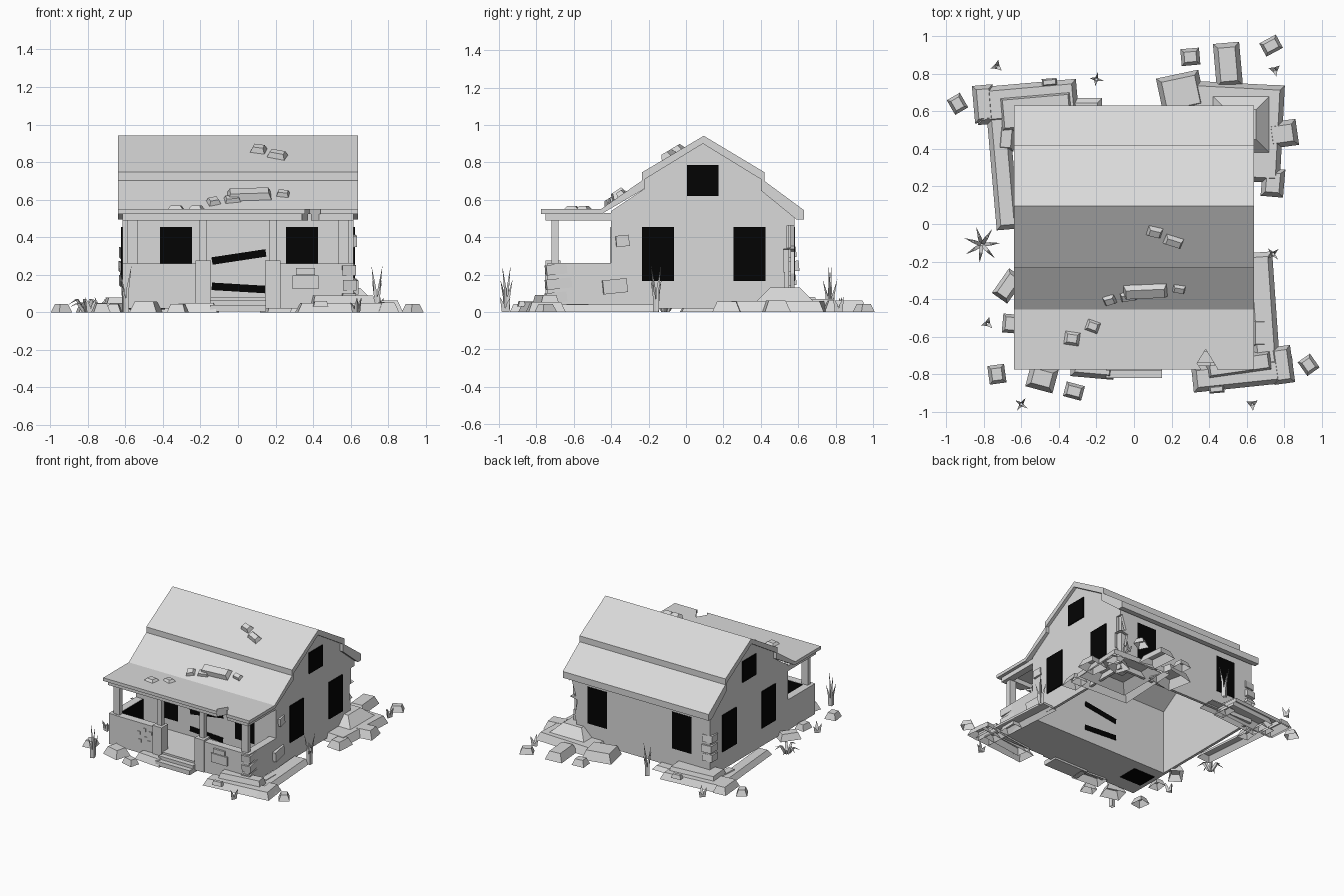
import bpy, bmesh, math
from mathutils import Matrix, Vector

default = bpy.data.objects.get("Cube")
if default:
    bpy.data.objects.remove(default, do_unlink=True)


def material(name, value):
    mat = bpy.data.materials.new(name)
    mat.use_nodes = True
    colour = (value, value, value, 1)
    mat.diffuse_color = colour
    mat.node_tree.nodes["Principled BSDF"].inputs["Base Color"].default_value = colour
    return mat


GREY = material("pale grey plaster", .7)
BLACK = material("black opening", .001)


def finish(name, bm, mat=GREY):
    bmesh.ops.recalc_face_normals(bm, faces=bm.faces[:])
    mesh = bpy.data.meshes.new(name)
    bm.to_mesh(mesh)
    bm.free()
    mesh.materials.append(mat)
    obj = bpy.data.objects.new(name, mesh)
    bpy.context.collection.objects.link(obj)
    return obj


def box(name, xs, ys, zs, mat=GREY, turn=None):
    """Box from its limits on each axis, optionally turned about its centre."""
    bm = bmesh.new()
    limits = (xs, ys, zs)
    centre = Vector([(a + b) / 2 for a, b in limits])
    scale = Matrix.Diagonal([b - a for a, b in limits] + [1])
    matrix = Matrix.Translation(centre) @ (turn or Matrix()) @ scale
    bmesh.ops.create_cube(bm, size=1, matrix=matrix)
    return finish(name, bm, mat)


def remove_bottom(bm):
    low = min(v.co.z for v in bm.verts) + .001
    floor = [f for f in bm.faces if all(v.co.z < low for v in f.verts)]
    bmesh.ops.delete(bm, geom=floor, context="FACES_ONLY")


def extrude_x(name, profile, half, open_bottom=False):
    """Extrude a side profile (y, z) across the width."""
    bm = bmesh.new()
    face = bm.faces.new([bm.verts.new((-half, y, z)) for y, z in profile])
    moved = bmesh.ops.extrude_face_region(bm, geom=[face])["geom"]
    verts = [v for v in moved if isinstance(v, bmesh.types.BMVert)]
    bmesh.ops.translate(bm, verts=verts, vec=(2 * half, 0, 0))
    if face.is_valid and len(bm.faces) < len(profile) + 2:
        bm.faces.new([v for v in bm.verts if v not in verts])
    if open_bottom:
        remove_bottom(bm)
    return finish(name, bm)


def cut(obj, cutter):
    cutter.hide_render = True
    mod = obj.modifiers.new("cut", "BOOLEAN")
    mod.object, mod.operation, mod.solver = cutter, "DIFFERENCE", "EXACT"
    bpy.context.view_layer.objects.active = obj
    bpy.ops.object.modifier_apply(modifier=mod.name)
    bpy.data.objects.remove(cutter, do_unlink=True)


def rock(name, x, y, w, d, rot, h=None, z=0, tilt=0, inset=None):
    """Hollow-bottomed block with sloping sides and a smaller flat top."""
    small = min(w, d)
    h = h or .02 + .3 * small
    inset = inset or min(.025, small * .2)
    bm = bmesh.new()
    bmesh.ops.create_cube(bm, size=1)
    for v in bm.verts:
        top = v.co.z > 0
        shrink = 2 * inset if top else 0
        v.co = (v.co.x * (w - shrink), v.co.y * (d - shrink), h if top else 0)
    bmesh.ops.recalc_face_normals(bm, faces=bm.faces[:])
    remove_bottom(bm)
    bm.transform(Matrix.Translation((x, y, z)) @ Matrix.Rotation(math.radians(tilt), 4, "X")
                 @ Matrix.Rotation(math.radians(rot), 4, "Z"))
    return finish(name, bm)


def tuft(name, x, y, blades, mid, tip, r=.011):
    """Ring of bent pointed blades; mid and tip are (outward, height)."""
    bm = bmesh.new()
    for i in range(blades):
        a = math.tau * i / blades + x
        out = Vector((math.cos(a), math.sin(a), 0))
        grow = 1 - .3 * (i % 2)
        rings = []
        for reach, height, radius in ((.01, 0, r), (*mid, r * .8)):
            c = Vector((x, y, height * grow)) + out * reach
            rings.append([bm.verts.new(c + Vector((math.cos(a + k * math.tau / 3),
                          math.sin(a + k * math.tau / 3), 0)) * radius) for k in range(3)])
        apex = bm.verts.new(Vector((x, y, tip[1] * grow)) + out * tip[0])
        for k in range(3):
            n = (k + 1) % 3
            bm.faces.new((rings[0][k], rings[0][n], rings[1][n], rings[1][k]))
            bm.faces.new((rings[1][k], rings[1][n], apex))
    return finish(name, bm)


# House walls, open underneath, with a broken back corner
LEFT, FRONT, BACK = .615, -.4, .58
walls = extrude_x("house_walls", [(FRONT, .02), (BACK, .02), (BACK, .53), (.4, .65), (.4, .71),
                  (.09, .9), (-.22, .71), (-.22, .66), (FRONT, .54)], LEFT, True)
shell = walls.modifiers.new("thickness", "SOLIDIFY")
shell.thickness, shell.offset = .03, -1
bpy.context.view_layer.objects.active = walls
bpy.ops.object.modifier_apply(modifier=shell.name)
for z, size, turn in ((.39, .04, .3), (.28, .06, -.2), (.17, .05, .25)):
    cut(walls, box("chip_cutter", (LEFT - size, LEFT + .1), (BACK - size, BACK + .1),
                   (z - .06, z + .06), turn=Matrix.Rotation(turn, 4, "Y")))
box("broken_corner_core", (.53, .58), (.5, .55), (.02, .5))

# Stepped roof with a flat porch cover
roof = extrude_x("roof", [(-.775, .525), (-.775, .55), (-.455, .55), (-.235, .703), (-.235, .747),
                 (.095, .942), (.42, .747), (.42, .7), (.63, .545), (.63, .495), (.59, .495),
                 (.4, .65), (.4, .71), (.09, .9), (-.22, .71), (-.22, .66), (-.45, .525)], .64)

# Porch floor, beams and steps
box("porch_floor", (-LEFT, LEFT), (-.74, FRONT), (.02, .08))
beam = box("front_beam", (-LEFT, LEFT), (-.75, -.68), (.49, .525))
for i in range(2):
    box("step", (-.15, .15), (-.82 + i * .04, -.7), (.005, .04 + i * .025))

# Pointed break through the eave and the beam below it
for part in (roof, beam):
    cut(part, box("eave_cutter", (.35, .43), (-.81, -.7), (.4, .7),
                  turn=Matrix.Diagonal((.8, 1.3, 1, 1)) @ Matrix.Rotation(math.pi / 4, 4, "Z")))

# Mirrored porch parts: low walls, piers, columns and side beams
for side, label in ((1, "left"), (-1, "right")):
    def span(a, b):
        return tuple(sorted((side * a, side * b)))
    box(label + "_front_parapet", span(.2, LEFT), (-.74, -.68), (.02, .26))
    box(label + "_side_parapet", span(.555, LEFT), (-.74, FRONT), (.02, .262))
    box(label + "_step_pier", span(.145, .225), (-.75, -.67), (.02, .275))
    box(label + "_inner_column", span(.165, .205), (-.72, -.683), (.27, .5))
    box(label + "_corner_column", span(.535, .59), (-.72, -.683), (.26, .5))
    box(label + "_side_beam", span(.56, LEFT), (-.74, FRONT), (.49, .53))

    # Black window plates on every wall
    shift = .005 * (1 - side)
    front = tuple(x + shift for x in span(.255, .425))
    box(label + "_front_window", front, (FRONT - .003, FRONT), (.165, .455), BLACK)
    box(label + "_back_window", span(.285, .455), (BACK, BACK + .004), (.165, .455), BLACK)
    proud = span(LEFT, LEFT + .009)
    for y, low, high in ((-.15, .165, .455), (.34, .165, .455), (.09, .62, .785)):
        box(label + "_side_window", proud, (y - .085, y + .085), (low, high), BLACK)

# Dark gaps in the boarded door, visible from both sides
for z, lean in ((.295, -.15), (.13, .06)):
    for y in (FRONT - .004, FRONT + .03):
        box("door_gap", (-.14, .15), (y, y + .004), (z - .02, z + .02), BLACK,
            Matrix.Rotation(lean, 4, "Y"))

# Blackened inner faces of the right parapet and the floor under it
box("dark_parapet_lining", (-.555, -.23), (-.68, -.676), (.08, .258), BLACK)
box("dark_side_lining", (-.555, -.551), (-.68, FRONT), (.08, .26), BLACK)
box("dark_floor_hole", (-.58, -.39), (-.62, -.46), (.016, .02), BLACK)

# Wide rubble slabs: x, y, width, depth, turn, height
for slab in ((-.57, .65, .54, .2, 5, .05), (-.7, .3, .12, .66, 5, .04), (-.52, .6, .4, .2, 5, .08),
             (-.28, .6, .22, .14, 0, .03), (.54, .49, .5, .52, -3, .06), (.25, .7, .23, .2, 12, .07),
             (.58, -.8, .54, .14, 6, .05), (.69, -.5, .14, .7, 4, .04), (.56, -.75, .36, .12, 8, .09),
             (-.22, -.76, .23, .12, -5, .05)):
    rock("rubble_slab", *slab)
rock("rubble_mound", .57, .53, .42, .42, 0, .13, inset=.13)

# Loose stones on the ground
for stone in ((-.94, .64, .08, .09, 30), (.3, .89, .1, .09, 5), (.5, .85, .14, .23, 5),
              (.73, .95, .1, .08, 28), (.74, .67, .1, .11, -15), (.79, .48, .16, .14, 8),
              (.74, .22, .12, .15, -5), (.65, .6, .13, .12, 20), (-.68, .46, .09, .14, -5),
              (-.8, .64, .11, .2, 5), (-.67, -.33, .1, .16, -35), (-.66, -.53, .08, .1, -5),
              (-.73, -.8, .09, .1, 8), (-.49, -.82, .15, .13, -15), (-.32, -.89, .1, .08, -15),
              (.93, -.75, .08, .09, 35), (.79, -.75, .11, .2, 8), (.67, -.58, .08, .15, 0)):
    rock("loose_stone", *stone)
rock("slab_stone", .44, -.88, .08, .04, 5, .03, .03)
rock("slab_stone", -.45, .755, .08, .04, 5, .03, .04)

# Stones lying on the roof: x, y, width, depth, turn, height, z, tilt
for stone in ((.11, -.04, .08, .06, -15, .03, .86, 30), (.21, -.09, .1, .06, -20, .03, .83, 30),
              (.06, -.35, .24, .09, 3, .045, .61, 33), (-.13, -.4, .07, .06, 20, .03, .58, 33),
              (-.03, -.38, .09, .06, 10, .03, .59, 33), (.24, -.34, .07, .05, -10, .03, .62, 33),
              (-.22, -.545, .07, .06, -20, .018, .55, 0), (-.33, -.61, .08, .07, -8, .018, .55, 0)):
    rock("roof_stone", *stone)

# Bare bricks standing proud of the side and front walls
SLANT = Matrix.Rotation(.1, 4, "X") @ Matrix.Rotation(.12, 4, "Z")
box("side_brick", (.6, .63), (-.375, -.305), (.35, .41), turn=SLANT)
box("side_brick", (.6, .635), (-.445, -.315), (.1, .175), turn=SLANT)
box("front_brick", (.31, .41), (-.755, -.7), (.2, .235))
box("front_brick", (.29, .43), (-.755, -.7), (.125, .195))
for i in range(3):
    z, shift = .14 + .075 * i, .015 * (i % 2)
    box("corner_brick", (-.63, -.55), (.5, .585 + shift), (z, z + .055), turn=SLANT)
    z = .05 + .075 * i
    box("porch_corner_brick", (.55, .622), (-.75, -.64 + .05 * (i % 2)), (z, z + .055), turn=SLANT)

# Small pits in the right parapet
for x, z in ((-.35, .18), (-.3, .215), (-.25, .2), (-.29, .15), (-.34, .12), (-.26, .125)):
    box("parapet_pit", (x - .012, x + .012), (-.745, -.74), (z - .012, z + .012))

# Grass tufts and one spreading plant
for x, y in ((.74, -.16), (-.6, -.96), (-.2, .77)):
    tuft("tall_grass", x, y, 4, (.015, .12), (.04, .25))
for x, y in ((-.73, .84), (.75, .82), (.63, -.96), (-.78, -.53)):
    tuft("short_grass", x, y, 3, (.018, .04), (.035, .08), .015)
tuft("spreading_plant", -.81, -.11, 7, (.05, .07), (.1, .04), .013)
